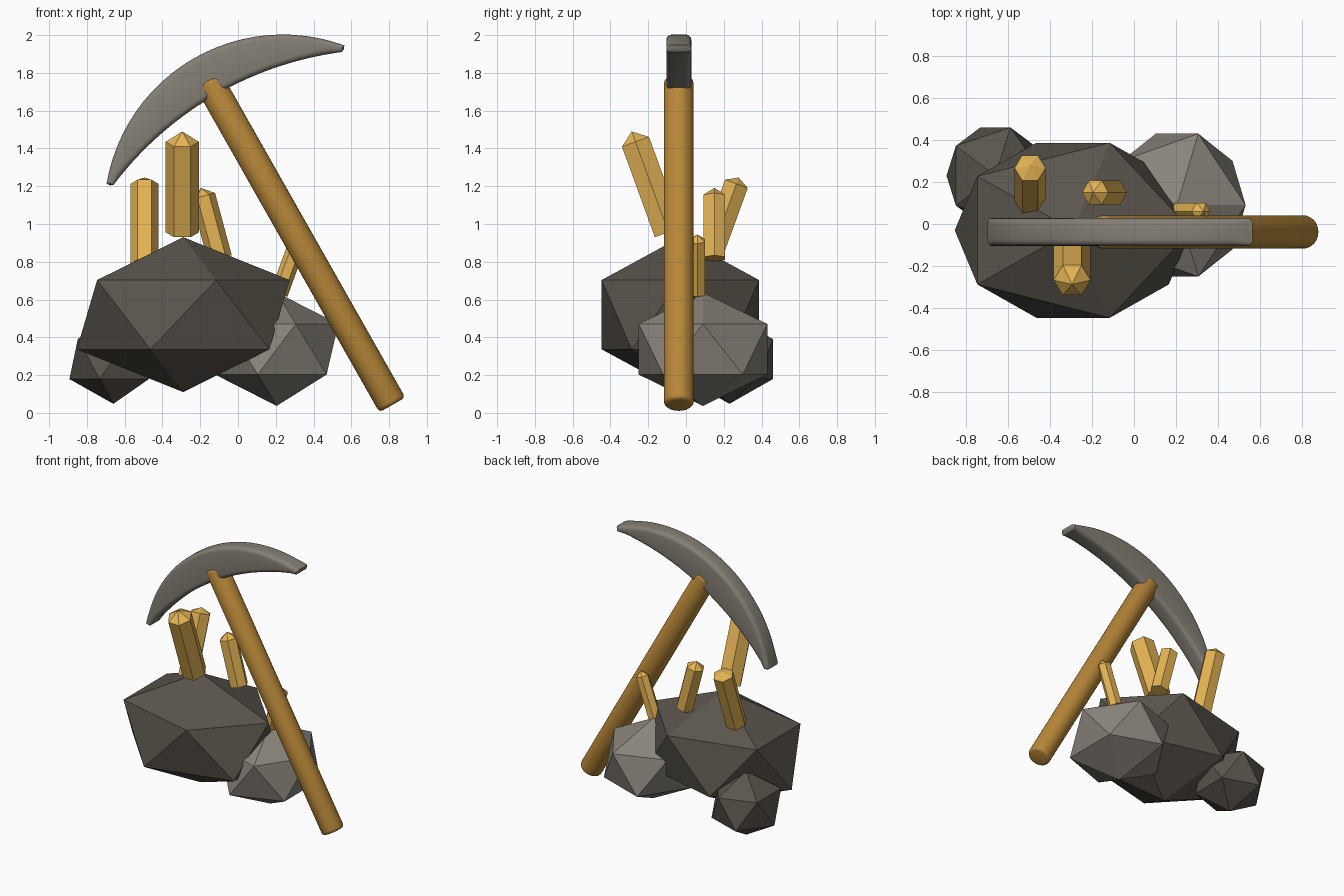
import bpy, bmesh
from math import sin, cos, pi, radians, sqrt
from mathutils import Vector, Matrix

if "Cube" in bpy.data.objects:
    bpy.data.objects.remove(bpy.data.objects["Cube"], do_unlink=True)


def material(name, rgb):
    m = bpy.data.materials.new(name)
    m.use_nodes = True
    m.diffuse_color = (*rgb, 1)
    m.node_tree.nodes["Principled BSDF"].inputs["Base Color"].default_value = (*rgb, 1)
    return m


dark_stone = material("dark stone", (0.102, 0.089, 0.072))
light_stone = material("light stone", (0.25, 0.228, 0.195))
iron = material("iron grey", (0.235, 0.214, 0.178))
wood = material("warm wood", (0.479, 0.243, 0.04))
gold = material("gold crystal", (0.776, 0.456, 0.09))


def loft(name, rings, mat, smooth=False):
    """Skin a list of equal-length point rings and cap both ends."""
    bm = bmesh.new()
    vs = [[bm.verts.new(p) for p in ring] for ring in rings]
    n = len(vs[0])
    for a, b in zip(vs, vs[1:]):
        for i in range(n):
            j = (i + 1) % n
            bm.faces.new((a[i], a[j], b[j], b[i]))
    bm.faces.new(vs[0][::-1])
    bm.faces.new(vs[-1])
    bmesh.ops.remove_doubles(bm, verts=bm.verts[:], dist=1e-5)
    bmesh.ops.recalc_face_normals(bm, faces=bm.faces[:])
    me = bpy.data.meshes.new(name)
    bm.to_mesh(me)
    bm.free()
    me.materials.append(mat)
    ob = bpy.data.objects.new(name, me)
    bpy.context.collection.objects.link(ob)
    if smooth:
        bpy.ops.object.select_all(action='DESELECT')
        ob.select_set(True)
        bpy.context.view_layer.objects.active = ob
        bpy.ops.object.shade_smooth_by_angle(angle=radians(40))
    return ob


def turned(name, steps, sides, matrix, mat, smooth=False):
    """Round or faceted bar from (radius, height) steps along local z."""
    rings = [[matrix @ Vector((r * cos(2 * pi * i / sides), r * sin(2 * pi * i / sides), z))
              for i in range(sides)] for r, z in steps]
    return loft(name, rings, mat, smooth)


def rock(name, centre, radii, mat):
    bpy.ops.mesh.primitive_ico_sphere_add(subdivisions=1, radius=1)
    ob = bpy.context.object
    ob.name = ob.data.name = name
    ob.data.transform(Matrix.Translation(centre) @ Matrix.Diagonal((*radii, 1)))
    ob.data.materials.append(mat)


# Rocks
rock("large_rock", (-0.29, -0.03, 0.52), (0.63, 0.49, 0.41), dark_stone)
rock("right_rock", (0.205, 0.09, 0.337), (0.365, 0.4, 0.3), light_stone)
rock("small_back_rock", (-0.66, 0.23, 0.285), (0.26, 0.27, 0.237), dark_stone)


# Crystals: six-sided bars with a low point, leaning about one axis
def crystal(name, base, radius, length, tip, axis, angle):
    m = Matrix.Translation(base) @ Matrix.Rotation(radians(angle), 4, axis)
    turned(name, [(radius, 0), (radius, length), (0, length + tip)], 6, m, gold)


crystal("tall_crystal", (-0.295, -0.093, 0.956), 0.088, 0.51, 0.058, 'X', 20)
crystal("back_crystal", (-0.495, 0.113, 0.79), 0.074, 0.45, 0.035, 'X', -20)
crystal("middle_crystal", (-0.096, 0.15, 0.818), 0.065, 0.341, 0.045, 'Y', -15)
crystal("small_crystal", (0.217, 0.06, 0.63), 0.047, 0.3, 0.035, 'Y', 20)

# Pickaxe handle with softened ends
foot, top = Vector((0.817, -0.038, 0.042)), Vector((-0.157, -0.038, 1.761))
shaft = top - foot
L, R, soft = shaft.length, 0.079, 0.022
end = [(R - soft + soft * sin(a), soft - soft * cos(a)) for a in (0, pi / 6, pi / 3, pi / 2)]
steps = end + [(r, L - z) for r, z in reversed(end)]
place = Matrix.Translation(foot) @ shaft.to_track_quat('Z', 'Y').to_matrix().to_4x4()
turned("pickaxe_handle", steps, 32, place, wood, True)

# Pickaxe head: crescent between two arcs, with a rounded cross-section
mid = Vector((-0.07, -0.038, 1.585))
along = Vector((0.864, 0, 0.503)).normalized()
up = Vector((-along.z, 0, along.x))
side = Vector((0, 1, 0))
half_depth = 0.066


def arc(u, half, rise):
    r = (half * half + rise * rise) / (2 * rise)
    return sqrt(r * r - u * u) - (r - rise)


def section(t, shrink=1.0, push=0.0):
    outer = along * (0.722 * t + push) + up * arc(0.722 * t, 0.722, 0.335)
    inner = along * (0.698 * t + push) + up * (arc(0.698 * t, 0.698, 0.14) - 0.03)
    c, axis = mid + (outer + inner) / 2, (outer - inner)
    h, d = axis.length / 2 * shrink, half_depth - (1 - shrink) * 0.03
    axis.normalize()
    r = min(0.03, h * 0.8)
    ring = []
    for q, (sx, sy) in enumerate(((1, 1), (-1, 1), (-1, -1), (1, -1))):
        for k in range(5):
            a = (q + k / 4) * pi / 2
            ring.append(c + side * (sx * (d - r) + r * cos(a)) + axis * (sy * (h - r) + r * sin(a)))
    return ring


count = 32
body = [section(sin(pi / 2 * (2 * i / count - 1))) for i in range(count + 1)]
loft("pickaxe_head", [section(-1, 0.6, -0.012)] + body + [section(1, 0.6, 0.012)], iron, True)
